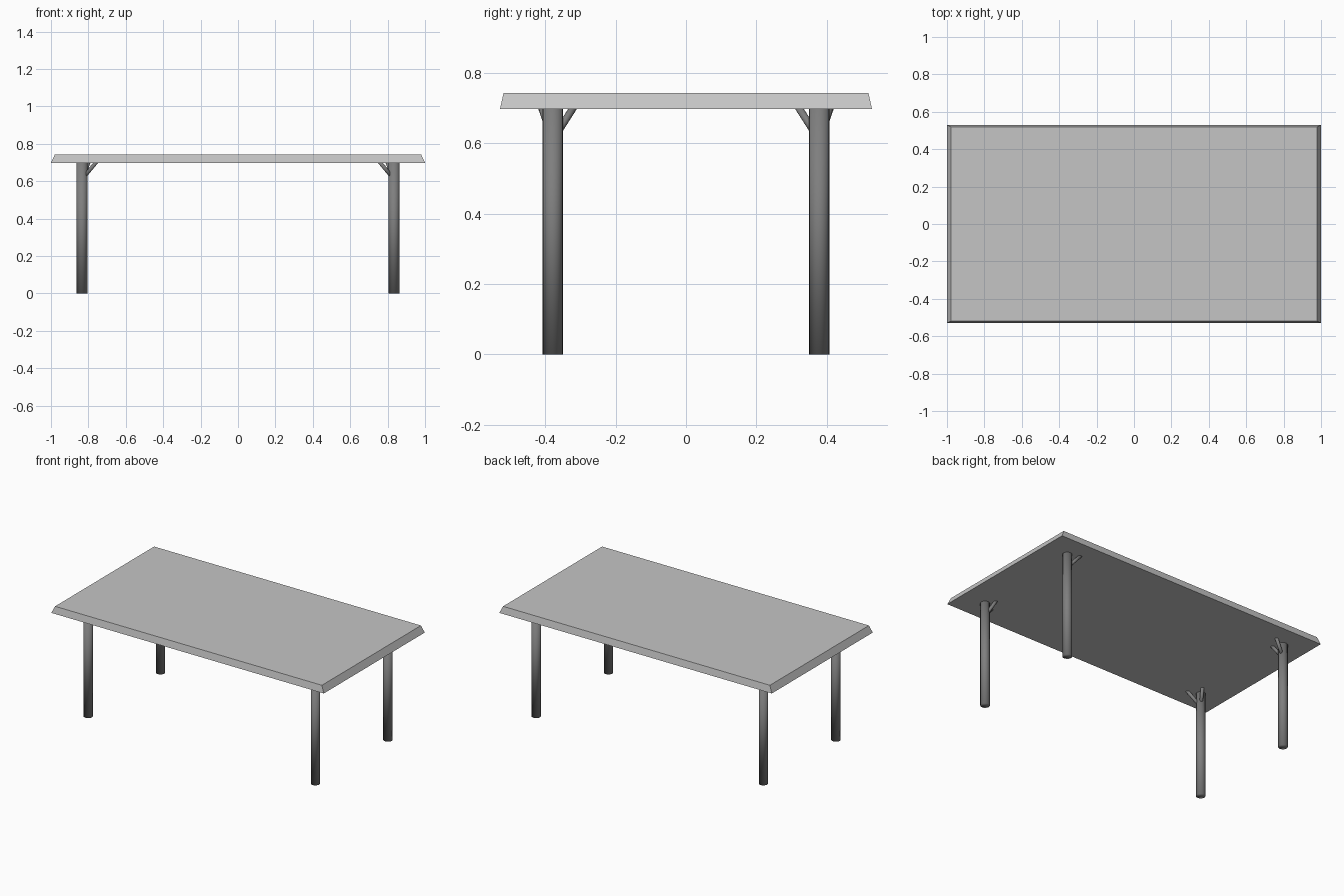
import bpy, bmesh
from mathutils import Vector

if "Cube" in bpy.data.objects:
    bpy.data.objects.remove(bpy.data.objects["Cube"])


def material(name, grey):
    m = bpy.data.materials.new(name)
    m.diffuse_color = (grey, grey, grey, 1)
    m.use_nodes = True
    m.node_tree.nodes["Principled BSDF"].inputs["Base Color"].default_value = m.diffuse_color
    return m


TOP = material("light grey", 0.56)
METAL = material("dark grey", 0.21)


def add_object(name, bm, mat):
    me = bpy.data.meshes.new(name)
    bmesh.ops.recalc_face_normals(bm, faces=bm.faces)
    bm.to_mesh(me)
    bm.free()
    me.materials.append(mat)
    ob = bpy.data.objects.new(name, me)
    bpy.context.collection.objects.link(ob)
    return ob


def rod(name, start, end, radius, sides):
    """Smooth cylinder between two points."""
    start, end = Vector(start), Vector(end)
    axis = end - start
    bm = bmesh.new()
    bmesh.ops.create_cone(bm, cap_ends=True, segments=sides,
                          radius1=radius, radius2=radius, depth=axis.length)
    rot = axis.to_track_quat('Z', 'Y').to_matrix().to_4x4()
    bmesh.ops.transform(bm, matrix=rot, verts=bm.verts)
    bmesh.ops.translate(bm, vec=(start + end) / 2, verts=bm.verts)
    for f in bm.faces:
        f.smooth = True  # caps too, the shading runs along the rod
    return add_object(name, bm, METAL)


# table top: slab whose edges slope inward toward the top
Z0, Z1 = 0.698, 0.743
bm = bmesh.new()
bmesh.ops.create_cube(bm, size=2)
for v in bm.verts:
    if v.co.z > 0:
        v.co = (v.co.x * 0.979, v.co.y * 0.519, Z1)
    else:
        v.co = (v.co.x * 1.0, v.co.y * 0.529, Z0)
add_object("table_top", bm, TOP)

# legs with two small braces each, mirrored to four corners
for sx, side in ((-1, "left"), (1, "right")):
    for sy, end in ((-1, "front"), (1, "back")):
        x, y = sx * 0.834, sy * 0.379
        rod(f"{end}_{side}_leg", (x, y, 0), (x, y, Z0 + 0.001), 0.0285, 24)
        # offsets of the brace tops: inward is against the corner's sign
        for label, dx, dy in (("long", 0.073, -0.03), ("cross", 0.034, 0.056)):
            base = Vector((x, y, Z0 - 0.088))
            tip = Vector((x - sx * dx, y - sy * dy, Z0))
            tip += (tip - base) * 0.12  # tuck into the slab
            rod(f"{end}_{side}_{label}_brace", base, tip, 0.0105, 16)
